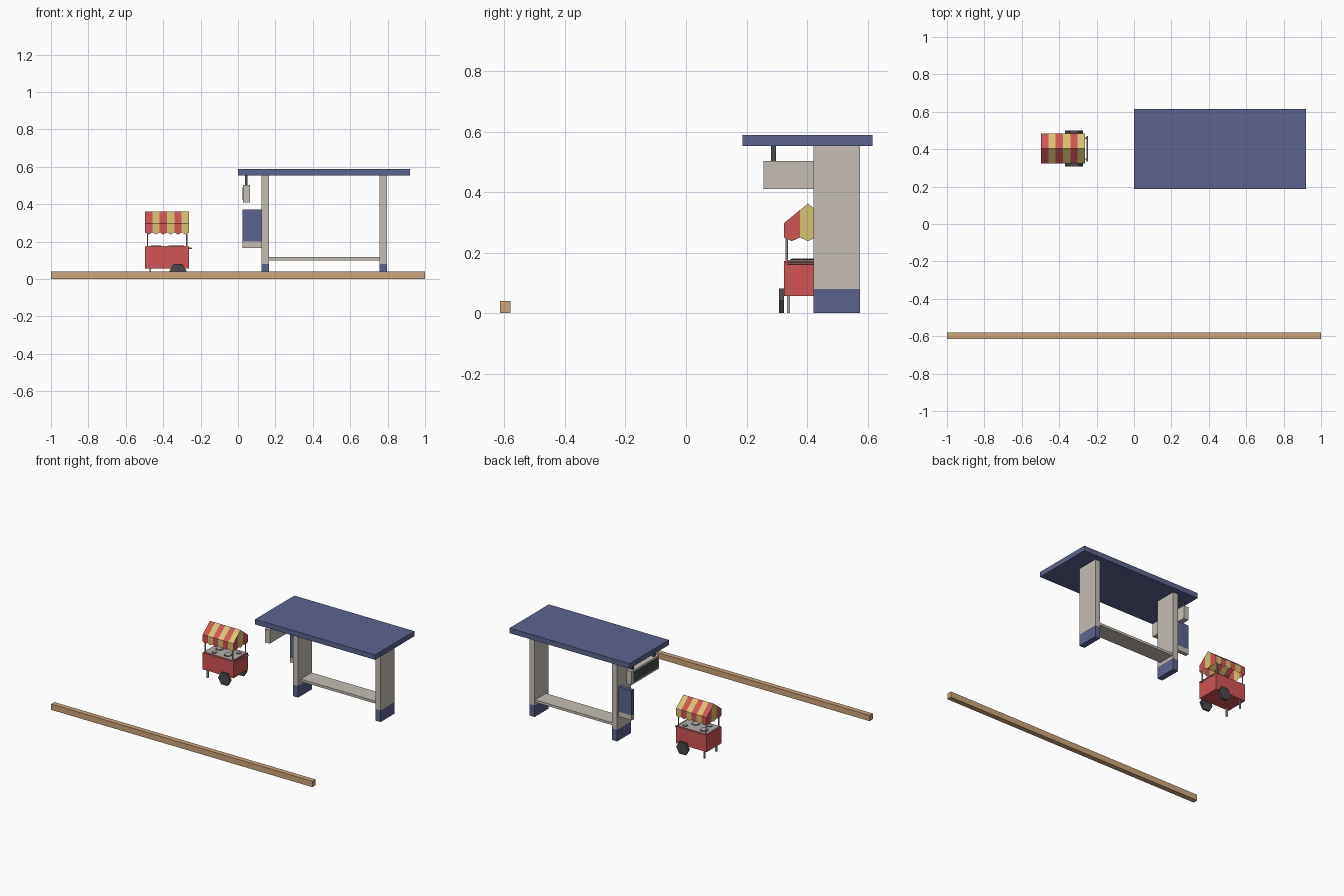
import bpy, bmesh, math
from mathutils import Vector

if "Cube" in bpy.data.objects:
    bpy.data.objects.remove(bpy.data.objects["Cube"])


def mat(name, r, g, b):
    lin = lambda c: ((c / 255 + 0.055) / 1.055) ** 2.4 if c > 10 else c / 255 / 12.92
    m = bpy.data.materials.new(name)
    m.diffuse_color = (lin(r), lin(g), lin(b), 1)
    m.use_nodes = True
    m.node_tree.nodes["Principled BSDF"].inputs["Base Color"].default_value = m.diffuse_color
    return m


BLUE = mat("slate blue", 92, 100, 143)
STONE = mat("warm grey", 198, 190, 181)
WOOD = mat("tan", 206, 165, 123)
RED = mat("red", 210, 84, 84)
YELLOW = mat("pale yellow", 216, 195, 112)
DARK = mat("charcoal", 72, 74, 76)
METAL = mat("light grey", 178, 176, 172)


def new_object(name, bm, *mats):
    me = bpy.data.meshes.new(name)
    bm.to_mesh(me)
    bm.free()
    for m in mats:
        me.materials.append(m)
    ob = bpy.data.objects.new(name, me)
    bpy.context.collection.objects.link(ob)
    return ob


def box(name, x, y, z, m):
    """Box from (min, max) ranges."""
    bm = bmesh.new()
    bmesh.ops.create_cube(bm, size=1)
    for v in bm.verts:
        v.co = [r[0] if c < 0 else r[1] for c, r in zip(v.co, (x, y, z))]
    return new_object(name, bm, m)


def rod(name, a, b, r, m, sides=6):
    """Flat-sided cylinder between two points."""
    a, b = Vector(a), Vector(b)
    bm = bmesh.new()
    bmesh.ops.create_cone(bm, cap_ends=True, segments=sides, radius1=r, radius2=r, depth=(b - a).length)
    ob = new_object(name, bm, m)
    ob.location = (a + b) / 2
    ob.rotation_euler = (b - a).to_track_quat('Z', 'Y').to_euler()
    return ob


# Kerb along the front
box("kerb", (-1, 1), (-0.615, -0.58), (0, 0.04), WOOD)

# Shelter: roof, two pillars with painted feet, bench
box("shelter_roof", (0, 0.92), (0.187, 0.616), (0.553, 0.588), BLUE)
for side, x in (("left", 0.125), ("right", 0.757)):
    box(side + "_pillar", (x, x + 0.04), (0.422, 0.575), (0.08, 0.553), STONE)
    box(side + "_pillar_foot", (x, x + 0.04), (0.422, 0.575), (0, 0.08), BLUE)
box("bench", (0.165, 0.757), (0.452, 0.57), (0.1, 0.117), STONE)

# Information panel on the left pillar
box("info_panel", (0.025, 0.125), (0.532, 0.558), (0.2, 0.372), BLUE)
box("info_panel_base", (0.025, 0.125), (0.532, 0.558), (0.165, 0.2), STONE)

# Hanging display with a screen facing left
box("display_case", (0.026, 0.064), (0.256, 0.558), (0.41, 0.503), STONE)
box("display_screen", (0.023, 0.027), (0.275, 0.539), (0.423, 0.49), DARK)
for i, y in enumerate((0.289, 0.525)):
    box(f"display_hanger_{i}", (0.038, 0.052), (y - 0.008, y + 0.008), (0.503, 0.553), DARK)

# Cart body and counter
X0, X1, Y0, Y1 = -0.497, -0.262, 0.323, 0.483
YM, XM = (Y0 + Y1) / 2, (X0 + X1) / 2
box("cart_body", (X0, X1), (Y0, Y1), (0.057, 0.173), RED)
box("cart_counter", (X0 + 0.008, X1 - 0.008), (Y0 + 0.008, Y1 - 0.008), (0.172, 0.176), METAL)
for i, (dx, dy, r) in enumerate(((-0.06, 0.025, 0.028), (0.035, -0.02, 0.028), (0.075, 0.04, 0.018), (-0.055, -0.04, 0.018))):
    x, y = XM + dx, YM + dy
    rod(f"pan_rim_{i}", (x, y, 0.175), (x, y, 0.179), r, DARK, 10)
    rod(f"pan_{i}", (x, y, 0.178), (x, y, 0.18), r * 0.8, METAL, 10)

# Canopy posts, legs, wheels on both sides
for side, s in (("front", -1), ("back", 1)):
    for end, x in (("left", -0.484), ("right", -0.274)):
        rod(f"{side}_{end}_post", (x, YM + s * 0.07, 0.173), (x, YM + s * 0.07, 0.298), 0.004, METAL)
    y = YM + s * 0.064
    box(side + "_cart_leg", (-0.474, -0.464), (y - 0.005, y + 0.005), (0, 0.06), METAL)
    # hexagonal wheel, flat side down
    bm = bmesh.new()
    for yy in (YM + s * 0.08, YM + s * 0.096):
        bm.faces.new([bm.verts.new((-0.321 + 0.047 * math.cos(a), yy, 0.041 + 0.047 * math.sin(a)))
                      for a in (k * math.pi / 3 for k in range(6))])
    bmesh.ops.bridge_loops(bm, edges=bm.edges[:])
    bmesh.ops.recalc_face_normals(bm, faces=bm.faces)
    new_object(side + "_wheel", bm, DARK)
    # handle bracket
    hy = YM + s * 0.055
    rod(side + "_handle_bracket", (X1 - 0.005, hy, 0.164), (-0.25, hy, 0.164), 0.004, METAL)
rod("push_handle", (-0.25, YM - 0.068, 0.164), (-0.25, YM + 0.068, 0.164), 0.004, METAL)

# Striped canopy: gabled, with a scalloped valance
EAVE, RIDGE, EDGE, TIP = 0.297, 0.362, 0.25, 0.238
bm = bmesh.new()


def panel(points, colour):
    f = bm.faces.new([bm.verts.new(p) for p in points])
    f.material_index = colour


w = (X1 - X0) / 6
for i in range(6):
    a, b = X0 + i * w, X0 + (i + 1) * w
    for y in (Y0, Y1):
        panel([(a, y, EAVE), (b, y, EAVE), (b, YM, RIDGE), (a, YM, RIDGE)], i % 2)
        panel([(a, y, EAVE), (a, y, EDGE), ((a + b) / 2, y, TIP), (b, y, EDGE), (b, y, EAVE)], i % 2)
roof_z = lambda y: RIDGE - abs(y - YM) / (YM - Y0) * (RIDGE - EAVE)
d = (Y1 - Y0) / 3
for i in range(3):
    a, b = Y0 + i * d, Y0 + (i + 1) * d
    m = (a + b) / 2
    for x in (X0, X1):
        panel([(x, a, roof_z(a)), (x, a, EDGE), (x, m, TIP), (x, b, EDGE), (x, b, roof_z(b)),
               (x, m, roof_z(m))], i % 2)
bmesh.ops.remove_doubles(bm, verts=bm.verts, dist=0.0005)
bmesh.ops.recalc_face_normals(bm, faces=bm.faces)
new_object("striped_canopy", bm, RED, YELLOW)
